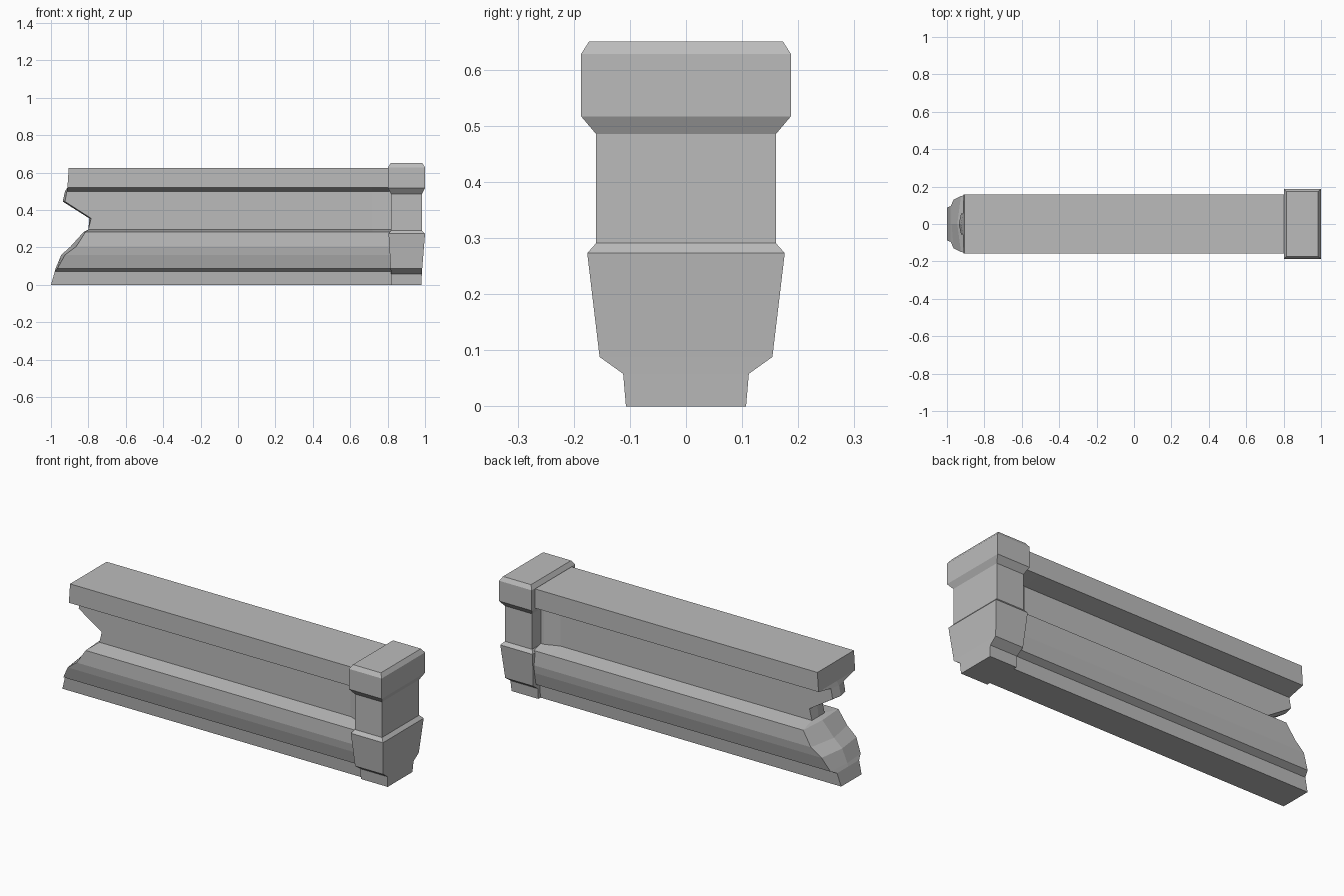
import bpy
import bmesh

cube = bpy.data.objects.get("Cube")
if cube:
    bpy.data.objects.remove(cube, do_unlink=True)

stone = bpy.data.materials.new("grey_stone")
stone.use_nodes = True
GREY = (0.5, 0.5, 0.5, 1)
stone.diffuse_color = GREY
stone.node_tree.nodes["Principled BSDF"].inputs["Base Color"].default_value = GREY


def finish(bm, name):
    bmesh.ops.recalc_face_normals(bm, faces=bm.faces)
    mesh = bpy.data.meshes.new(name)
    bm.to_mesh(mesh)
    bm.free()
    mesh.materials.append(stone)
    obj = bpy.data.objects.new(name, mesh)
    bpy.context.collection.objects.link(obj)


def bridge(bm, a, b, closed=False):
    """Quads between two matching rows of vertices."""
    n = len(a)
    for i in range(n if closed else n - 1):
        j = (i + 1) % n
        bm.faces.new((a[i], a[j], b[j], b[i]))


# Moulded rail: half width, height, broken edge x, outward bulge of the break
PROFILE = [
    (0.088, 0.0, -1.0, 0.0),
    (0.095, 0.07, -0.98, 0.0),
    (0.13, 0.088, -0.965, 0.01),
    (0.15, 0.16, -0.925, 0.02),
    (0.157, 0.205, -0.865, 0.03),
    (0.152, 0.283, -0.815, 0.01),
    (0.055, 0.295, -0.80, 0.0),
    (0.055, 0.355, -0.785, 0.01),
    (0.055, 0.445, -0.925, 0.012),
    (0.055, 0.5, -0.915, 0.01),
    (0.158, 0.52, -0.912, 0.0),
    (0.158, 0.625, -0.905, 0.0),
]


def rail_section(bm, side, x, flare):
    row = []
    for y, z, broken_x, bulge in PROFILE:
        width = y + flare if y < 0.06 else y
        row.append(bm.verts.new((broken_x if x is None else x, side * width, z)))
    return row


bm = bmesh.new()
centre = [bm.verts.new((x - bulge, 0, z)) for y, z, x, bulge in PROFILE]
sides = []
for side in (-1, 1):
    broken = rail_section(bm, side, None, 0)
    middle = rail_section(bm, side, 0.72, 0)
    flared = rail_section(bm, side, 0.80, 0.03)
    inner = rail_section(bm, side, 0.86, 0.03)
    bridge(bm, broken, middle)
    bridge(bm, middle, flared)
    bridge(bm, flared, inner)
    bridge(bm, broken, centre)
    sides.append((broken, middle, flared, inner))
front, back = sides
bridge(bm, front[-1], back[-1])
# Top and underside close the two halves together
for k in (0, -1):
    for i in range(3):
        a, b, c, d = front[i][k], front[i + 1][k], back[i + 1][k], back[i][k]
        bm.faces.new((a, b, c, d) if i else (a, b, c, d, centre[k]))
finish(bm, "moulded_rail")

# End post: height, half width, inner x, outer x
POST = [
    (0.0, 0.107, 0.818, 0.98),
    (0.058, 0.112, 0.818, 0.983),
    (0.088, 0.154, 0.816, 0.985),
    (0.273, 0.176, 0.805, 1.0),
    (0.291, 0.16, 0.818, 0.983),
    (0.485, 0.16, 0.818, 0.983),
    (0.517, 0.187, 0.802, 1.0),
    (0.628, 0.187, 0.802, 1.0),
    (0.65, 0.173, 0.816, 0.985),
]
bm = bmesh.new()
rings = [
    [bm.verts.new((x, y, z)) for x, y in ((x0, -w), (x1, -w), (x1, w), (x0, w))]
    for z, w, x0, x1 in POST
]
for lower, upper in zip(rings, rings[1:]):
    bridge(bm, lower, upper, closed=True)
bm.faces.new(rings[0])
bm.faces.new(rings[-1])
finish(bm, "end_post")
